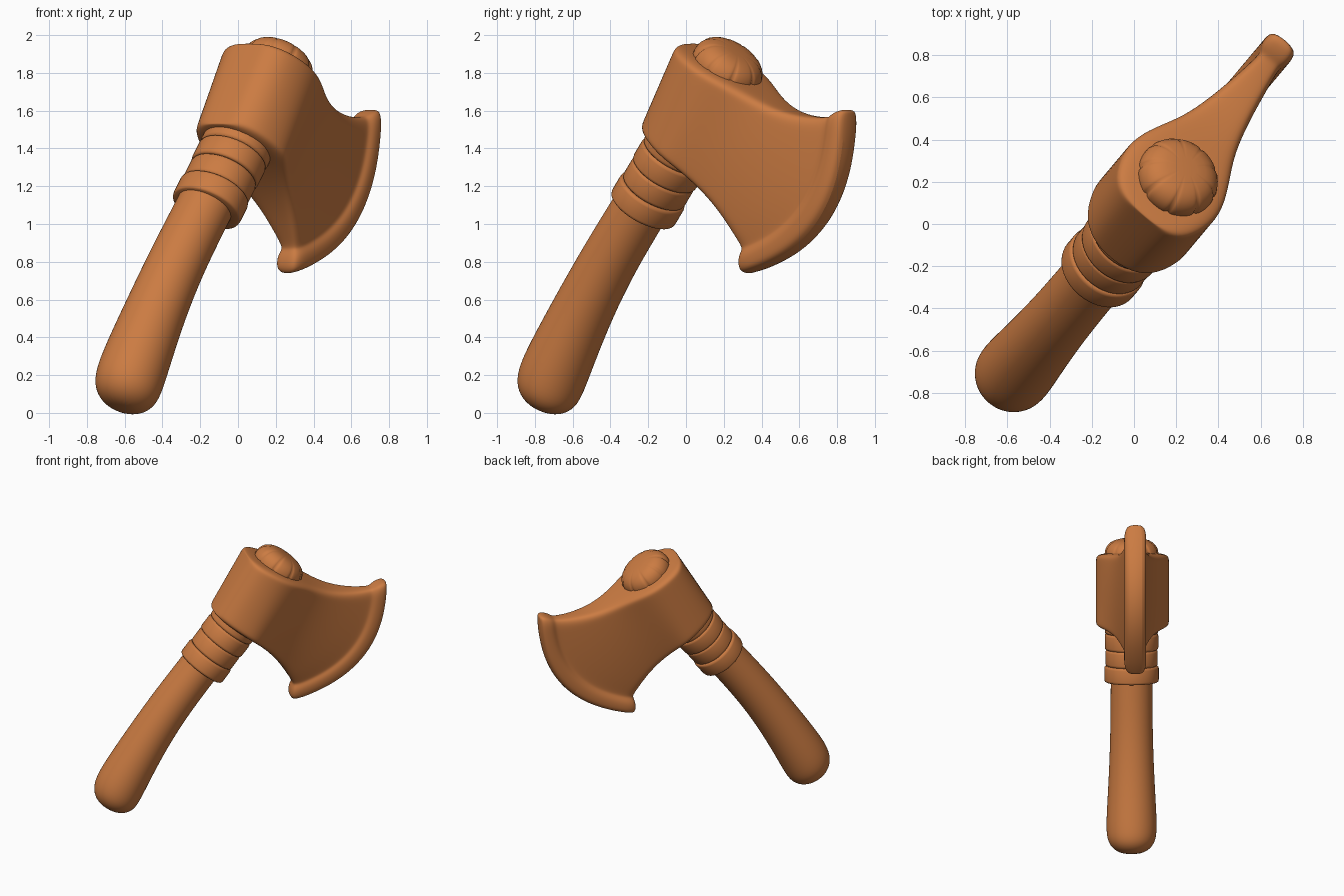
import bpy, bmesh, math
from mathutils import Matrix

if "Cube" in bpy.data.objects:
    bpy.data.objects.remove(bpy.data.objects["Cube"])

clay = bpy.data.materials.new("clay_orange")
clay.use_nodes = True
COLOR = (0.6, 0.2, 0.055, 1)
clay.diffuse_color = COLOR
clay.node_tree.nodes["Principled BSDF"].inputs["Base Color"].default_value = COLOR

TURN = Matrix.Rotation(math.radians(50), 4, "Z")   # the flat side faces diagonally
LEAN = math.radians(52)                            # lean of the shaft
ROOT = (-0.285, 1.08)                              # where the binding starts


def finish(name, rings, caps, levels, sharp):
    """Bridge rings of points into a closed, smooth shaded object."""
    bm = bmesh.new()
    loops = [[bm.verts.new(p) for p in ring] for ring in rings]
    n = len(loops[0])
    for a, b in zip(loops, loops[1:]):
        for i in range(n):
            j = (i + 1) % n
            bm.faces.new((a[i], a[j], b[j], b[i]))
    for loop in (loops[0], loops[-1]):
        if caps == "strip":
            for i in range(n // 2 - 1):
                bm.faces.new((loop[i], loop[i + 1], loop[n - 2 - i], loop[n - 1 - i]))
        else:
            bm.faces.new(loop)
    bmesh.ops.recalc_face_normals(bm, faces=bm.faces)
    bm.transform(TURN)
    mesh = bpy.data.meshes.new(name)
    bm.to_mesh(mesh)
    bm.free()
    mesh.materials.append(clay)
    obj = bpy.data.objects.new(name, mesh)
    bpy.context.collection.objects.link(obj)
    if levels:
        mod = obj.modifiers.new("smooth", "SUBSURF")
        mod.levels = mod.render_levels = levels
    bpy.ops.object.select_all(action="DESELECT")
    obj.select_set(True)
    bpy.context.view_layer.objects.active = obj
    bpy.ops.object.shade_smooth_by_angle(angle=math.radians(sharp))


def oval(u, z, a, b, lean, n, grooves=0):
    """Oval ring across a shaft leaning by the given angle, slightly off centre."""
    ring = []
    for i in range(n):
        t = math.tau * i / n
        k = 1 - 0.05 * max(0, math.cos(grooves * t)) ** 10 if grooves else 1
        w = a * k * math.cos(t)
        ring.append((u + w * math.sin(lean), b * k * math.sin(t) - 0.018,
                     z - w * math.cos(lean)))
    return ring


def turned(name, profile, flat, n=48, grooves=0, sharp=50):
    """Lathe a (distance, radius) profile around the shaft axis."""
    rings = [oval(ROOT[0] + d * math.cos(LEAN), ROOT[1] + d * math.sin(LEAN),
                  r * flat, r, LEAN, n, grooves) for d, r in profile]
    finish(name, rings, "fan", 0, sharp)


# Handle: gently curved, thicker and rounded at the butt
handle = [(-0.993, 0.026, 0.055, 0.055, 60), (-0.978, 0.048, 0.125, 0.125, 60),
          (-0.95, 0.098, 0.172, 0.175, 61), (-0.915, 0.18, 0.186, 0.19, 61),
          (-0.84, 0.315, 0.179, 0.184, 60), (-0.69, 0.56, 0.162, 0.167, 57),
          (-0.515, 0.815, 0.153, 0.157, 54), (-0.3, 1.085, 0.15, 0.155, 52),
          (-0.08, 1.36, 0.15, 0.155, 52)]
finish("handle", [oval(u, z, a, b, math.radians(g), 20) for u, z, a, b, g in handle],
       "fan", 2, 60)

# Binding: stacked bands under the head
bands = [(0, 0.2), (0.12, 0.192), (0.24, 0.197), (0.36, 0.197), (0.47, 0)]
wrap = [(0, 0.14)]
for (d0, r), (d1, _) in zip(bands, bands[1:]):
    wrap += [(d0, r - 0.012), (d0 + 0.006, r - 0.003), (d0 + 0.018, r),
             (d1 - 0.018, r), (d1 - 0.006, r - 0.003), (d1, r - 0.012)]
turned("binding", wrap, 0.93)

# Knob: puckered cushion on top of the head
knob = [(0.76, 0.15), (0.84, 0.15)]
for i in range(15):
    t = math.radians(-84 + 12 * i)
    if t > -1:
        knob.append((0.95 + 0.112 * math.sin(t), 0.198 * math.cos(t) ** 0.58))
turned("top_knob", knob, 1, 108, 9, 80)

# Head: sections from socket back to cutting edge
# each is (lower u, lower z, upper u, upper z, half thickness, outward bow)
sections = [
    (-0.195, 1.53, 0.06, 1.955, 0.08, 0.0),
    (-0.18, 1.515, 0.075, 1.955, 0.15, 0.0),
    (-0.125, 1.465, 0.125, 1.935, 0.225, 0.0),
    (-0.01, 1.38, 0.24, 1.875, 0.272, 0.0),
    (0.06, 1.325, 0.35, 1.81, 0.268, 0.0),
    (0.13, 1.26, 0.46, 1.745, 0.215, 0.01),
    (0.22, 1.165, 0.56, 1.68, 0.155, 0.04),
    (0.305, 1.055, 0.70, 1.605, 0.112, 0.08),
    (0.375, 0.94, 0.87, 1.568, 0.08, 0.13),
    (0.41, 0.88, 0.985, 1.566, 0.062, 0.165),
    (0.41, 0.86, 1.015, 1.57, 0.062, 0.175),
    (0.395, 0.825, 1.045, 1.59, 0.082, 0.19),
    (0.39, 0.765, 1.1, 1.61, 0.082, 0.215),
    (0.415, 0.736, 1.128, 1.60, 0.064, 0.235),
]
# rounded outline of one section: (fraction from lower to upper, thickness factor)
half = [(0, 0.55), (0.012, 0.85), (0.045, 0.99), (0.1, 1)]
outline = half + [(p / 10, 1) for p in range(2, 9)] + [(1 - p, q) for p, q in reversed(half)]
outline += [(p, -q) for p, q in reversed(outline)]
rings = []
for k, (u0, z0, u1, z1, h, bow) in enumerate(sections):
    drift = -0.02 + 0.0025 * k
    ring = []
    for p, q in outline:
        out = 4 * p * (1 - p) * bow
        ring.append((u0 + (u1 - u0) * p + 0.78 * out, h * q + drift,
                     z0 + (z1 - z0) * p - 0.63 * out))
    rings.append(ring)
finish("axe_head", rings, "strip", 2, 60)
